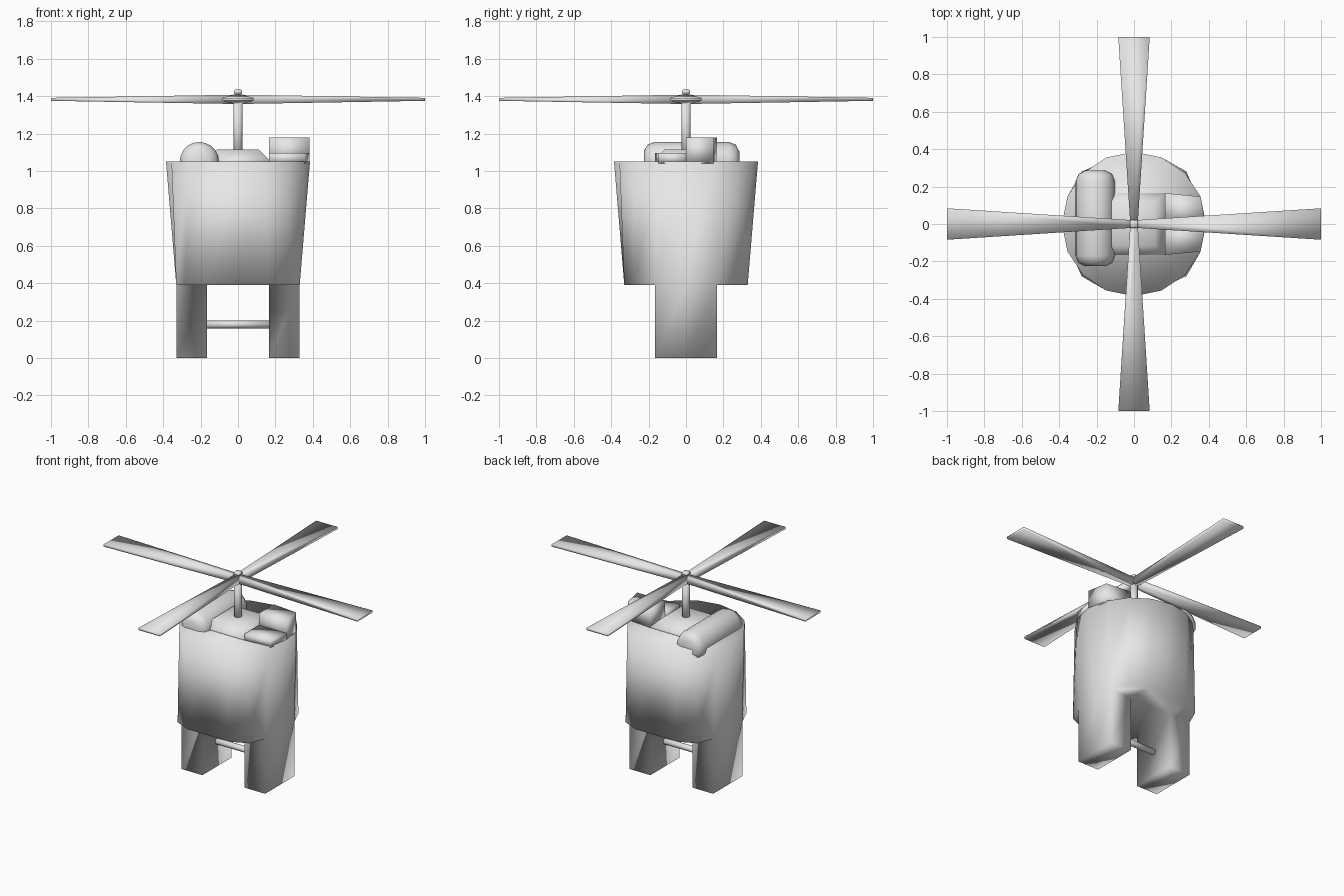
import bpy, bmesh
from math import sin, cos, pi
from mathutils import Matrix, Vector

if "Cube" in bpy.data.objects:
    bpy.data.objects.remove(bpy.data.objects["Cube"])

grey = bpy.data.materials.new("plain_grey")
grey.use_nodes = True
grey.diffuse_color = (0.8, 0.8, 0.8, 1)
grey.node_tree.nodes["Principled BSDF"].inputs["Base Color"].default_value = (0.8, 0.8, 0.8, 1)


def finish(name, bm):
    bmesh.ops.recalc_face_normals(bm, faces=bm.faces)
    for f in bm.faces:
        f.smooth = True
    mesh = bpy.data.meshes.new(name)
    bm.to_mesh(mesh)
    bm.free()
    mesh.materials.append(grey)
    obj = bpy.data.objects.new(name, mesh)
    bpy.context.collection.objects.link(obj)
    return obj


def loft_bm(rings):
    """Skin a row of closed rings and cap both ends."""
    bm = bmesh.new()
    rows = [[bm.verts.new(p) for p in ring] for ring in rings]
    n = len(rows[0])
    for a, b in zip(rows, rows[1:]):
        for i in range(n):
            j = (i + 1) % n
            bm.faces.new((a[i], a[j], b[j], b[i]))
    bm.faces.new(rows[0])
    bm.faces.new(rows[-1])
    return bm


def loft(name, rings):
    return finish(name, loft_bm(rings))


def circle(r, z, n):
    return [(r * cos(2 * pi * i / n), r * sin(2 * pi * i / n), z) for i in range(n)]


def rect(hx, hy, z):
    return [(-hx, -hy, z), (hx, -hy, z), (hx, hy, z), (-hx, hy, z)]


# Body: round at the top, blending to a rounded square at the bottom
LEG = 0.165
FLOOR = 0.39
quarter = [(0.33, 0), (0.33, LEG), (0.28, 0.28), (LEG, 0.33)]
bottom = []
for turn in range(4):
    spin = Matrix.Rotation(turn * pi / 2, 3, "Z")
    bottom += [spin @ Vector((x, y, FLOOR)) for x, y in quarter]
bm = loft_bm([bottom, circle(0.385, 1.05, 16)])


def underside():
    return [f for f in bm.faces if all(abs(v.co.z - FLOOR) < 0.001 for v in f.verts)]


# Legs: cut their footprints from the underside and pull them down
for axis in (Vector((1, 0, 0)), Vector((0, 1, 0))):
    for side in (-1, 1):
        faces = underside()
        edges = {e for f in faces for e in f.edges}
        verts = {v for f in faces for v in f.verts}
        bmesh.ops.bisect_plane(bm, geom=faces + list(edges) + list(verts), dist=0.001,
                               plane_co=axis * side * LEG, plane_no=axis)
feet = []
for f in underside():
    c = f.calc_center_median()
    if abs(c.x) > LEG and abs(c.y) < 0.1:
        feet.append(f)
pulled = bmesh.ops.extrude_discrete_faces(bm, faces=feet)["faces"]
for f in pulled:
    for v in f.verts:
        v.co.z = 0
finish("body_and_legs", bm)

# Bar between the legs
bar = loft("leg_crossbar", [circle(0.021, -0.17, 12), circle(0.021, 0.17, 12)])
bar.rotation_euler.y = pi / 2
bar.location.z = 0.18

# Sloped block under the mast
loft("mast_base", [rect(LEG, LEG, 1.04), rect(LEG, LEG, 1.06), rect(0.11, 0.115, 1.115)])

# Stepped block on the side, following the body rim
for name, side, top in (("side_block_back", 1, 1.18), ("side_block_front", -1, 1.095)):
    plan = [(LEG, 0), (0.383, 0), (0.356, 0.147 * side), (LEG, LEG * side)]
    loft(name, [[(x, y, z) for x, y in plan] for z in (1.04, top)])

# Round-ended tank lying on the other side
profile = [(0.055, -0.225), (0.09, -0.207), (0.105, -0.17),
           (0.105, 0.23), (0.09, 0.267), (0.055, 0.285)]
tank = loft("tank", [circle(r, y, 20) for r, y in profile])
tank.rotation_euler.x = -pi / 2
tank.location = (-0.207, 0, 1.05)

# Mast and its cap
loft("mast", [circle(0.025, 1.05, 12), circle(0.025, 1.39, 12)])
loft("mast_cap", [rect(0.012, 0.012, 1.38), rect(0.012, 0.012, 1.41),
                  rect(0.021, 0.021, 1.415), rect(0.021, 0.021, 1.427),
                  rect(0.015, 0.015, 1.435)])

# Four blades, thick and narrow at the root, thin and wide at the tip
HUB = 1.383


def blade_section(x, w, t):
    return [(x, -w, -t), (x, w, -t), (x, w, t), (x, -w, t)]


for i in range(4):
    blade = loft("rotor_blade_%d" % (i + 1),
                 [blade_section(0, 0.02, 0.025), blade_section(1, 0.084, 0.008)])
    blade.location.z = HUB
    blade.rotation_euler.z = i * pi / 2
